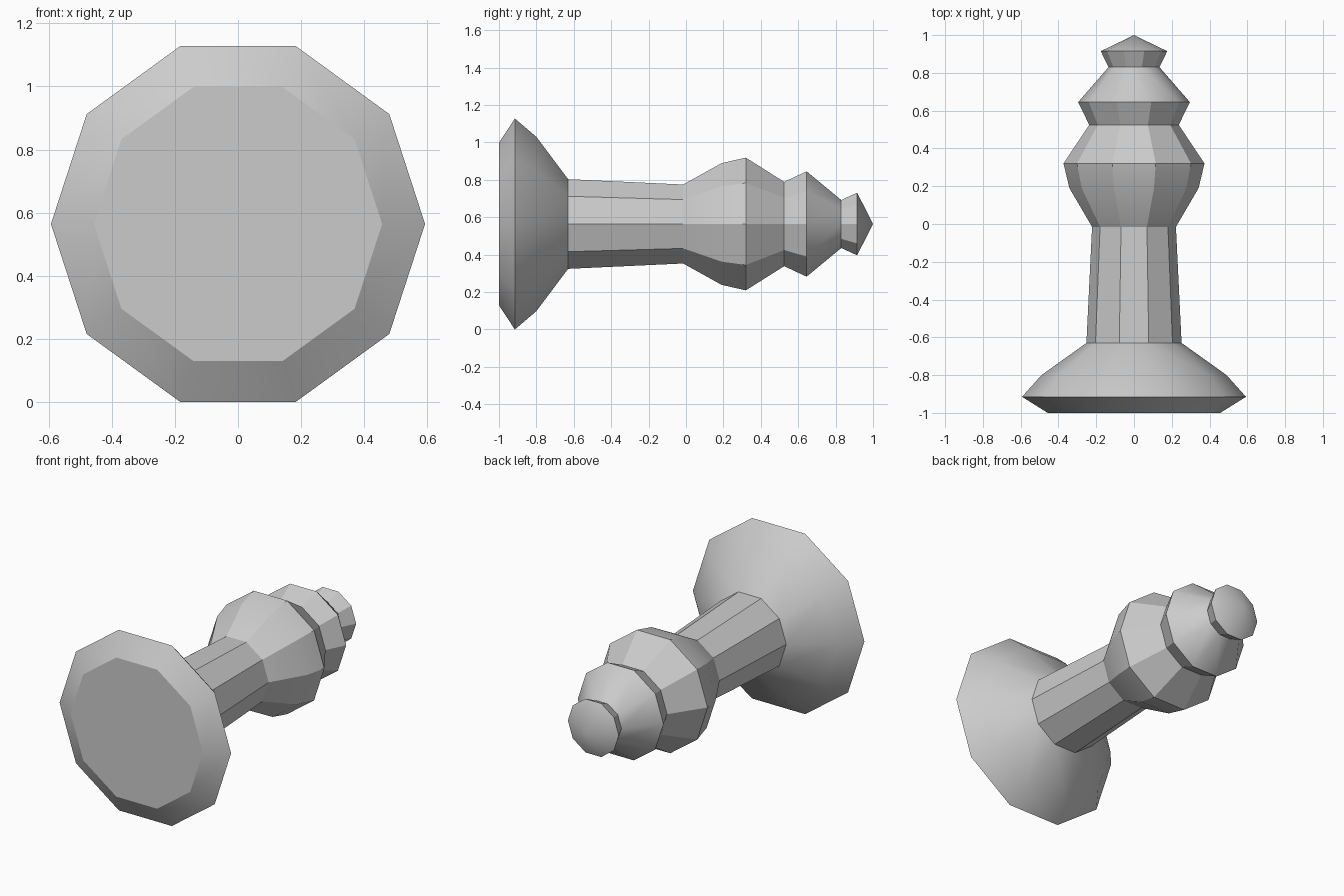
import bpy
import bmesh
from math import cos, sin, pi, radians
from mathutils import Vector

SIDES = 10
AXIS_Z = 0.593 * sin(2 * pi / 5)   # axis height, so the widest rim rests on the floor

cube = bpy.data.objects.get("Cube")
if cube:
    bpy.data.objects.remove(cube, do_unlink=True)

# Single plain material
grey = bpy.data.materials.new("light grey")
grey.use_nodes = True
colour = (0.6, 0.6, 0.6, 1)
grey.diffuse_color = colour
grey.node_tree.nodes["Principled BSDF"].inputs["Base Color"].default_value = colour


def turned_part(name, profile, cap_front=False):
    """Spin (y, radius) points about the lying axis into a ten-sided part."""
    bm = bmesh.new()
    rings = []
    for y, r in profile:
        if r == 0:
            rings.append([bm.verts.new(Vector((0, y, AXIS_Z)))] * SIDES)
            continue
        angles = [2 * pi * i / SIDES for i in range(SIDES)]
        rings.append([bm.verts.new((r * cos(a), y, AXIS_Z + r * sin(a))) for a in angles])
    for low, high in zip(rings, rings[1:]):
        for i in range(SIDES):
            j = (i + 1) % SIDES
            corners = [low[i], high[i], high[j], low[j]]
            bm.faces.new(list(dict.fromkeys(corners)))
    if cap_front:
        bm.faces.new(rings[0])
    mesh = bpy.data.meshes.new(name)
    bm.to_mesh(mesh)
    bm.free()
    mesh.materials.append(grey)
    obj = bpy.data.objects.new(name, mesh)
    bpy.context.collection.objects.link(obj)
    # Shallow cones blend, steeper facets stay flat
    bpy.ops.object.select_all(action="DESELECT")
    obj.select_set(True)
    bpy.context.view_layer.objects.active = obj
    bpy.ops.object.shade_smooth_by_angle(angle=radians(30))
    return obj


# Parts from the flat foot to the pointed tip
turned_part("base", [(-1, 0.457), (-0.915, 0.593), (-0.8, 0.49), (-0.63, 0.252)], cap_front=True)
turned_part("stem", [(-0.63, 0.252), (-0.015, 0.222)])
turned_part("bulb", [(-0.015, 0.222), (0.19, 0.342), (0.32, 0.373), (0.525, 0.237)])
turned_part("collar", [(0.525, 0.237), (0.645, 0.296), (0.83, 0.135)])
turned_part("finial", [(0.83, 0.135), (0.915, 0.176), (1, 0)])
